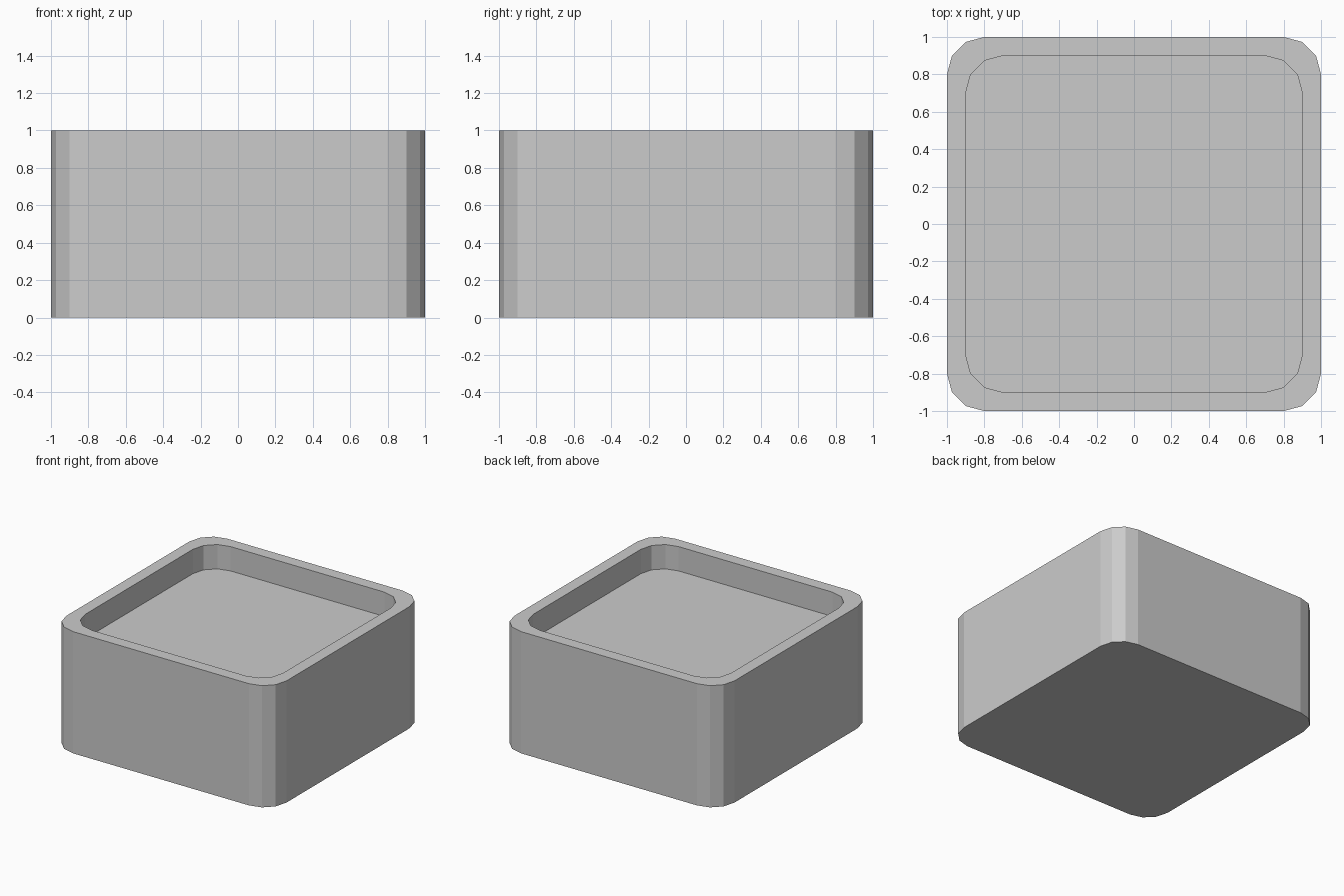
import bpy, bmesh
from math import cos, sin, pi

if "Cube" in bpy.data.objects:
    bpy.data.objects.remove(bpy.data.objects["Cube"])

HALF, RADIUS, SEGMENTS = 1.0, 0.2, 3
HEIGHT, WALL, FLOOR_Z = 1.0, 0.1, 0.8


def rounded_square(bm, half, z):
    """Ring of vertices around a square with rounded corners."""
    ring = []
    c = half - RADIUS
    for corner, (sx, sy) in enumerate([(1, 1), (-1, 1), (-1, -1), (1, -1)]):
        for i in range(SEGMENTS + 1):
            a = (corner + i / SEGMENTS) * pi / 2
            ring.append(bm.verts.new((sx * c + RADIUS * cos(a),
                                      sy * c + RADIUS * sin(a), z)))
    return ring


def bridge(bm, a, b):
    n = len(a)
    for i in range(n):
        j = (i + 1) % n
        bm.faces.new((a[i], a[j], b[j], b[i]))


bm = bmesh.new()
# Rings run from the base, up the outside, over the rim and down to the floor
rings = [rounded_square(bm, HALF, 0),
         rounded_square(bm, HALF, HEIGHT),
         rounded_square(bm, HALF - WALL, HEIGHT),
         rounded_square(bm, HALF - WALL, FLOOR_Z)]
for lower, upper in zip(rings, rings[1:]):
    bridge(bm, lower, upper)

# Underside and recessed floor
bm.faces.new(rings[0][::-1])
bm.faces.new(rings[-1])
bmesh.ops.recalc_face_normals(bm, faces=bm.faces)

mesh = bpy.data.meshes.new("recessed_block")
bm.to_mesh(mesh)
bm.free()
bpy.context.collection.objects.link(bpy.data.objects.new("recessed_block", mesh))
